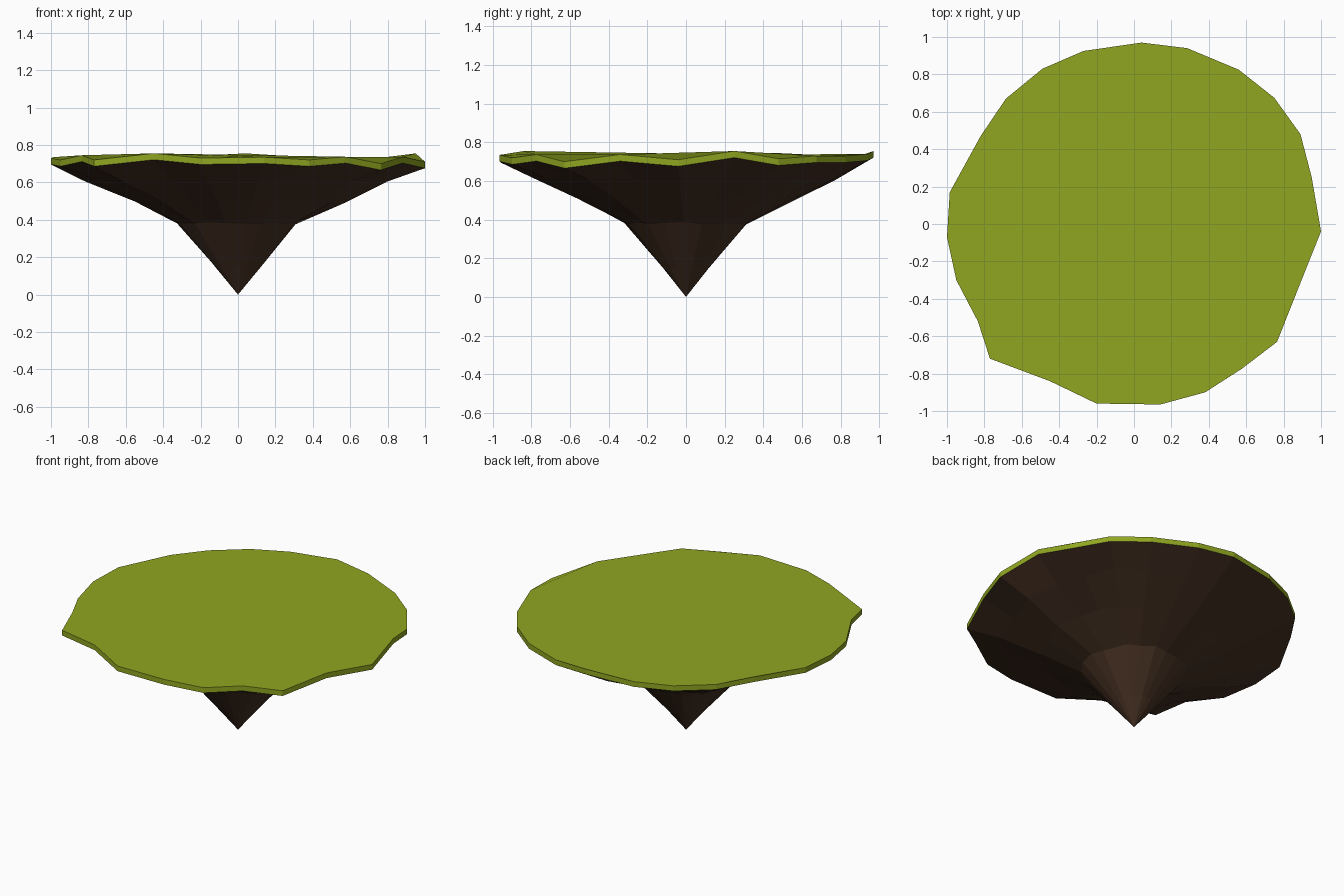
import bpy
import random

if "Cube" in bpy.data.objects:
    bpy.data.objects.remove(bpy.data.objects["Cube"])

random.seed(4)

# Irregular rim of the island: x, y, top height
RIM = [
    (1.0, -.04, .71), (.95, .25, .755), (.89, .48, .715), (.75, .675, .73),
    (.56, .825, .73), (.285, .94, .74), (.04, .97, .755), (-.27, .925, .74),
    (-.49, .83, .735), (-.685, .67, .735), (-.82, .47, .745), (-.985, .17, .735),
    (-1.0, -.07, .73), (-.95, -.30, .72), (-.835, -.52, .745), (-.77, -.72, .72),
    (-.45, -.84, .755), (-.2, -.96, .73), (.14, -.965, .735), (.38, -.90, .72),
    (.575, -.775, .737), (.765, -.63, .70), (.88, -.34, .737),
]
THICK = .034
N = len(RIM)


def make_object(name, verts, faces, color):
    mesh = bpy.data.meshes.new(name)
    mesh.from_pydata(verts, [], faces)
    mesh.update()
    mat = bpy.data.materials.new(name + "_material")
    mat.diffuse_color = color
    mat.use_nodes = True
    mat.node_tree.nodes["Principled BSDF"].inputs["Base Color"].default_value = mat.diffuse_color
    mesh.materials.append(mat)
    obj = bpy.data.objects.new(name, mesh)
    bpy.context.collection.objects.link(obj)
    return obj


def bridge(a, b):
    """Quads between upper ring a and lower ring b, facing outward."""
    return [(a + i, b + i, b + (i + 1) % N, a + (i + 1) % N) for i in range(N)]


# Grass slab: flat top and a thin side band
lower_rim = [(x, y, z - THICK) for x, y, z in RIM]
make_object("grass_top", RIM + lower_rim,
            [tuple(range(N))] + bridge(0, N), (.28, .38, .015, 1))

# Earth underside: rings narrowing to a pointed tip, roughened a little
PROFILE = [(.81, .612, .02), (.57, .503, .025), (.325, .382, .015), (.12, .148, .005)]
verts = list(lower_rim)
faces = []
for k, (radius, height, rough) in enumerate(PROFILE):
    for x, y, _ in RIM:
        length = (x * x + y * y) ** .5
        # deeper rings become rounder
        mix = k / (len(PROFILE) - 1)
        r = radius * (1 - mix + mix / length) + random.uniform(-rough, rough * .4)
        verts.append((x * r, y * r, height + random.uniform(-rough, rough) * .5))
    faces += bridge(k * N, (k + 1) * N)

tip = len(verts)
last = len(PROFILE) * N
verts.append((0, 0, 0))
faces += [(last + i, tip, last + (i + 1) % N) for i in range(N)]
make_object("earth_base", verts, faces, (.06, .03, .016, 1))
